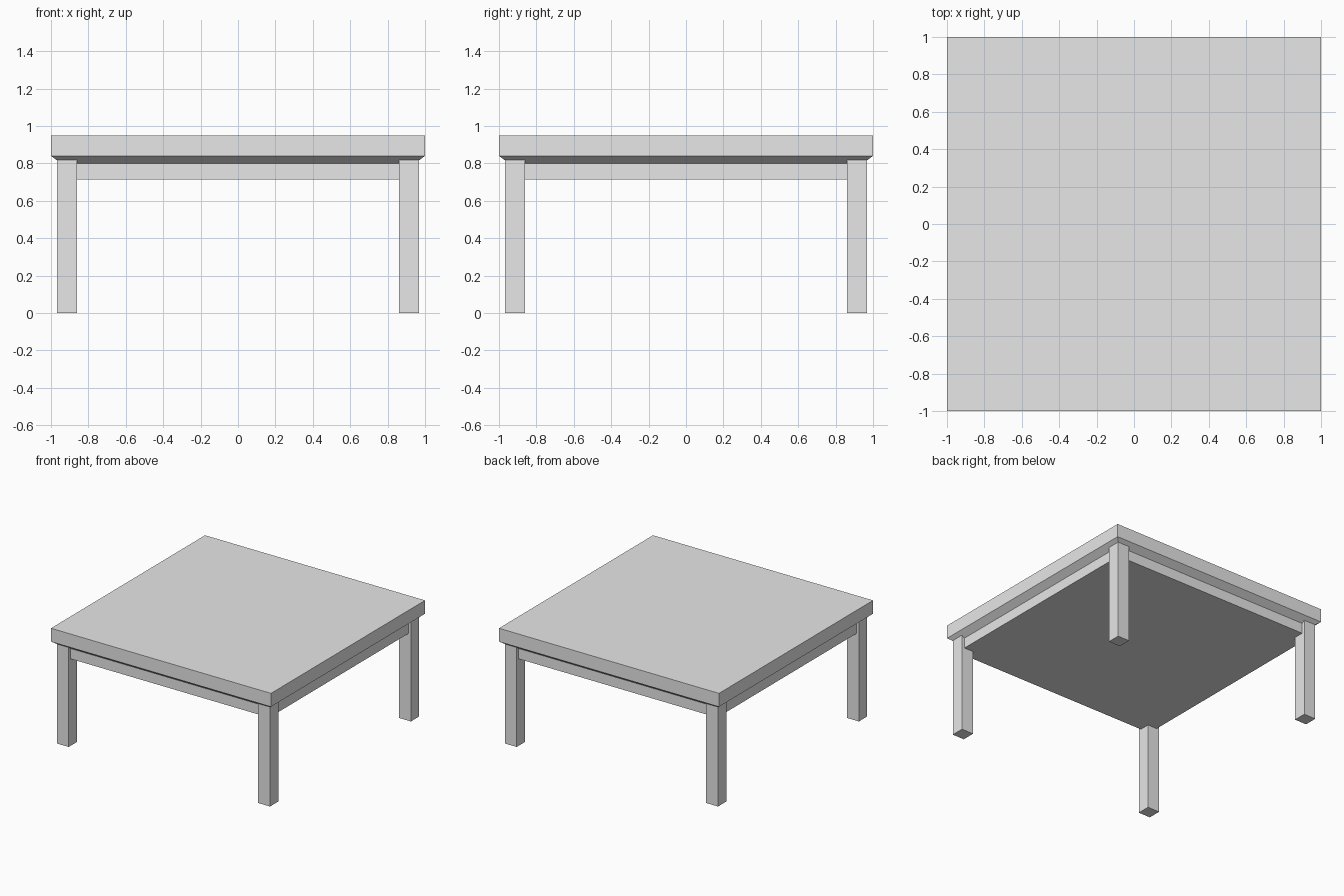
import bpy, bmesh

if "Cube" in bpy.data.objects:
    bpy.data.objects.remove(bpy.data.objects["Cube"])

grey = bpy.data.materials.new("light_grey")
grey.diffuse_color = (0.8, 0.8, 0.8, 1)
grey.use_nodes = True
grey.node_tree.nodes["Principled BSDF"].inputs["Base Color"].default_value = grey.diffuse_color


def square_stack(name, levels, x=0, y=0):
    """Closed solid from square sections given as (half width, height)."""
    bm = bmesh.new()
    rings = [[bm.verts.new((x + sx * h, y + sy * h, z))
              for sx, sy in ((-1, -1), (1, -1), (1, 1), (-1, 1))]
             for h, z in levels]
    bm.faces.new(rings[0][::-1])
    bm.faces.new(rings[-1])
    for low, high in zip(rings, rings[1:]):
        for i in range(4):
            j = (i + 1) % 4
            bm.faces.new((low[i], low[j], high[j], high[i]))
    mesh = bpy.data.meshes.new(name)
    bm.to_mesh(mesh)
    bm.free()
    mesh.materials.append(grey)
    obj = bpy.data.objects.new(name, mesh)
    bpy.context.collection.objects.link(obj)
    return obj


# Table top: solid apron, chamfered underside and thick slab
square_stack("table_top", [(0.945, 0.715), (0.945, 0.80), (1, 0.84), (1, 0.95)])

# Four square legs, set slightly outside the apron
for side, x in (("left", -0.915), ("right", 0.915)):
    for end, y in (("front", -0.915), ("back", 0.915)):
        square_stack(f"{end}_{side}_leg", [(0.054, 0), (0.054, 0.825)], x, y)
